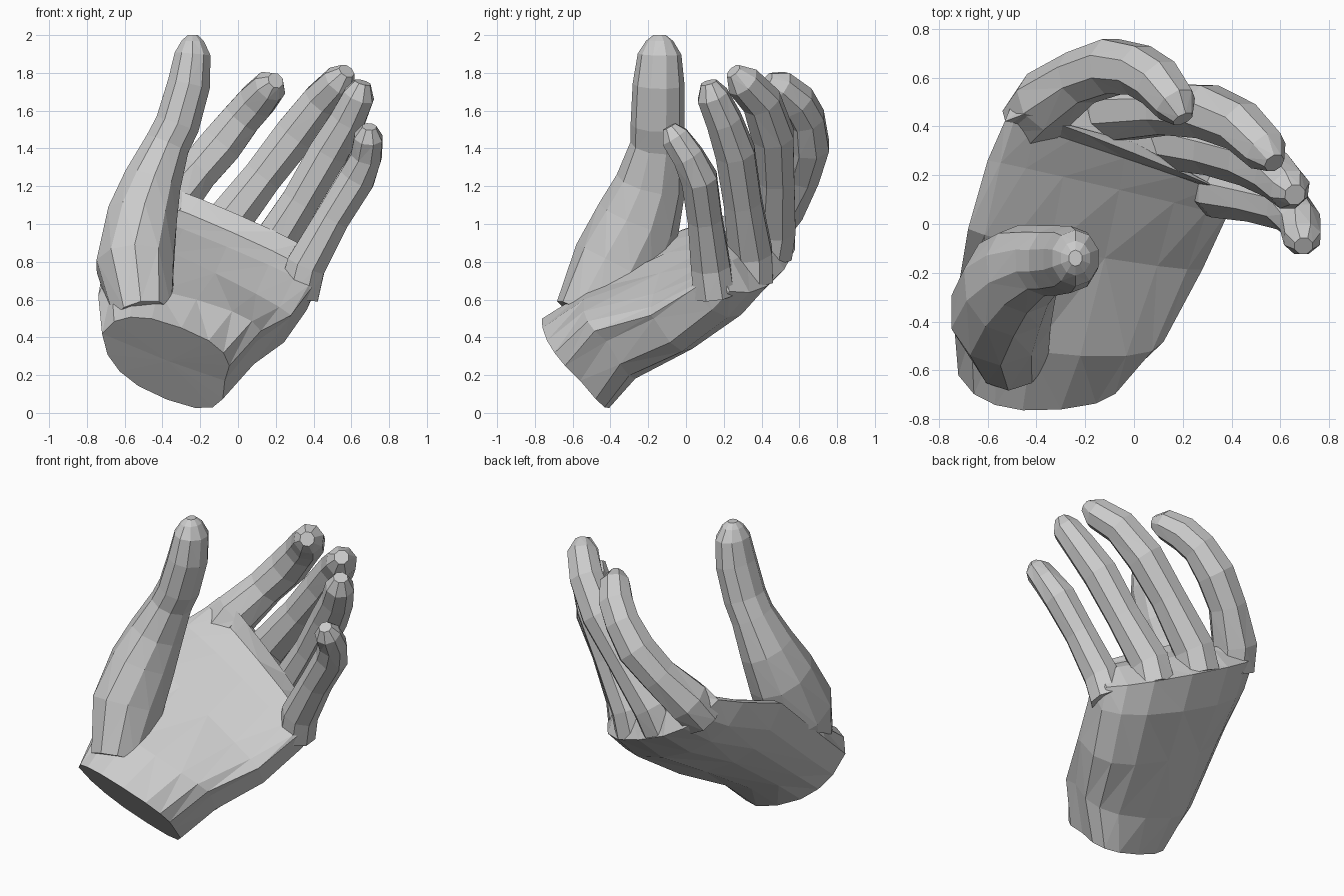
import bpy, bmesh, math
from mathutils import Vector as V

if "Cube" in bpy.data.objects:
    bpy.data.objects.remove(bpy.data.objects["Cube"])


def loft(name, rings):
    """Closed flat-shaded tube through rings of equal point count."""
    bm = bmesh.new()
    loops = [[bm.verts.new(p) for p in ring] for ring in rings]
    n = len(loops[0])
    for a, b in zip(loops, loops[1:]):
        for i in range(n):
            bm.faces.new((a[i], a[(i + 1) % n], b[(i + 1) % n], b[i]))
    caps = [bm.faces.new(loops[0][::-1]), bm.faces.new(loops[-1])]
    bmesh.ops.poke(bm, faces=caps)
    bmesh.ops.triangulate(bm, faces=bm.faces[:])
    bm.normal_update()
    if bm.calc_volume(signed=True) < 0:
        bmesh.ops.reverse_faces(bm, faces=bm.faces[:])
    mesh = bpy.data.meshes.new(name)
    bm.to_mesh(mesh)
    bm.free()
    ob = bpy.data.objects.new(name, mesh)
    bpy.context.collection.objects.link(ob)
    return ob


def volume(mesh):
    bm = bmesh.new()
    bm.from_mesh(mesh)
    v = bm.calc_volume(signed=True)
    bm.free()
    return v


def fuse(body, part):
    """Union part into body, trying the next solver if the skin breaks."""
    for solver in ('MANIFOLD', 'EXACT', 'FLOAT'):
        mod = body.modifiers.new("fuse", 'BOOLEAN')
        mod.operation, mod.solver, mod.object = 'UNION', solver, part
        bpy.context.view_layer.update()
        deps = bpy.context.evaluated_depsgraph_get()
        mesh = bpy.data.meshes.new_from_object(body.evaluated_get(deps))
        body.modifiers.remove(mod)
        if volume(mesh) > volume(body.data) + .001:
            body.data = mesh
            bpy.data.objects.remove(part, do_unlink=True)
            return


def palm_ring(thumb_side, little_side, palm, back, n=16):
    """Squarish oval through four points: two edges, palm face, back face."""
    l, r, p, d = V(thumb_side), V(little_side), V(palm), V(back)
    c = (l + r) / 2
    pts = []
    for i in range(n):
        t = 2 * math.pi * i / n
        cs = math.copysign(abs(math.cos(t)) ** 0.8, math.cos(t))
        sn = abs(math.sin(t)) ** 0.8
        pts.append(c + (l - c) * cs + ((p if math.sin(t) > 0 else d) - c) * sn)
    return pts


def digit(name, path, wide=1.0, deep=1.0, n=8):
    """Tapered tube along (x, y, z, radius) stations."""
    pts = [V(p[:3]) for p in path]
    rings = []
    for k, c in enumerate(pts):
        t = (pts[min(k + 1, len(pts) - 1)] - pts[max(k - 1, 0)]).normalized()
        a = t.cross(V((0, 1, 0))).normalized()
        b = a.cross(t)
        r = path[k][3]
        rings.append([c + a * (r * wide * math.cos(2 * math.pi * (i + .5) / n))
                      + b * (r * deep * math.sin(2 * math.pi * (i + .5) / n))
                      for i in range(n)])
    return loft(name, rings)


# Palm and wrist: sections from the wrist cut to the finger webs
hand = loft("hand", [
    palm_ring((-.72, -.62, .42), (-.07, -.56, .17), (-.30, -.76, .45), (-.375, -.41, .07)),
    palm_ring((-.74, -.38, .62), (.10, -.42, .38), (-.22, -.54, .60), (-.30, -.25, .22)),
    palm_ring((-.68, -.02, .97), (.27, -.17, .50), (-.12, -.14, .74), (-.20, .08, .43)),
    palm_ring((-.60, .26, 1.06), (.38, .03, .65), (-.06, .14, .88), (-.08, .36, .60)),
    palm_ring((-.53, .42, 1.12), (.42, .10, .70), (-.04, .27, .96), (-.02, .52, .76)),
    palm_ring((-.45, .45, 1.20), (.42, .10, .82), (0, .29, 1.05), (0, .41, .93)),
])

# Thumb with the muscle at its base
thumb = digit("thumb", [
    (-.50, -.52, .50, .17), (-.545, -.36, .78, .225), (-.51, -.25, 1.03, .205),
    (-.455, -.185, 1.22, .17), (-.375, -.15, 1.42, .132), (-.32, -.15, 1.53, .13),
    (-.26, -.145, 1.74, .125), (-.24, -.14, 1.90, .105), (-.24, -.14, 1.97, .065),
    (-.24, -.14, 2.0, .03)], wide=.95, deep=1.1, n=10)

# Four curled fingers
index = digit("index_finger", [
    (-.42, .42, .98, .13), (-.36, .50, 1.10, .14), (-.22, .60, 1.27, .118),
    (-.09, .645, 1.42, .122), (.02, .63, 1.56, .11), (.10, .58, 1.65, .108),
    (.17, .49, 1.73, .092), (.20, .43, 1.76, .045)])
middle = digit("middle_finger", [
    (-.14, .44, .84, .13), (-.08, .46, .98, .13), (.13, .47, 1.25, .112),
    (.30, .46, 1.47, .118), (.44, .40, 1.65, .108), (.54, .30, 1.755, .095),
    (.575, .25, 1.81, .045)])
ring = digit("ring_finger", [
    (.12, .34, .70, .13), (.16, .34, .85, .125), (.33, .30, 1.12, .108),
    (.48, .26, 1.38, .112), (.58, .20, 1.55, .10), (.64, .14, 1.68, .088),
    (.66, .12, 1.75, .045)])
little = digit("little_finger", [
    (.32, .15, .62, .115), (.36, .13, .78, .112), (.50, .10, 1.03, .098),
    (.63, .07, 1.24, .102), (.68, .01, 1.36, .088), (.69, -.06, 1.46, .08),
    (.695, -.09, 1.515, .04)])

# Fuse the digits into the palm so the hand is one skin
for part in (thumb, index, middle, ring, little):
    fuse(hand, part)
